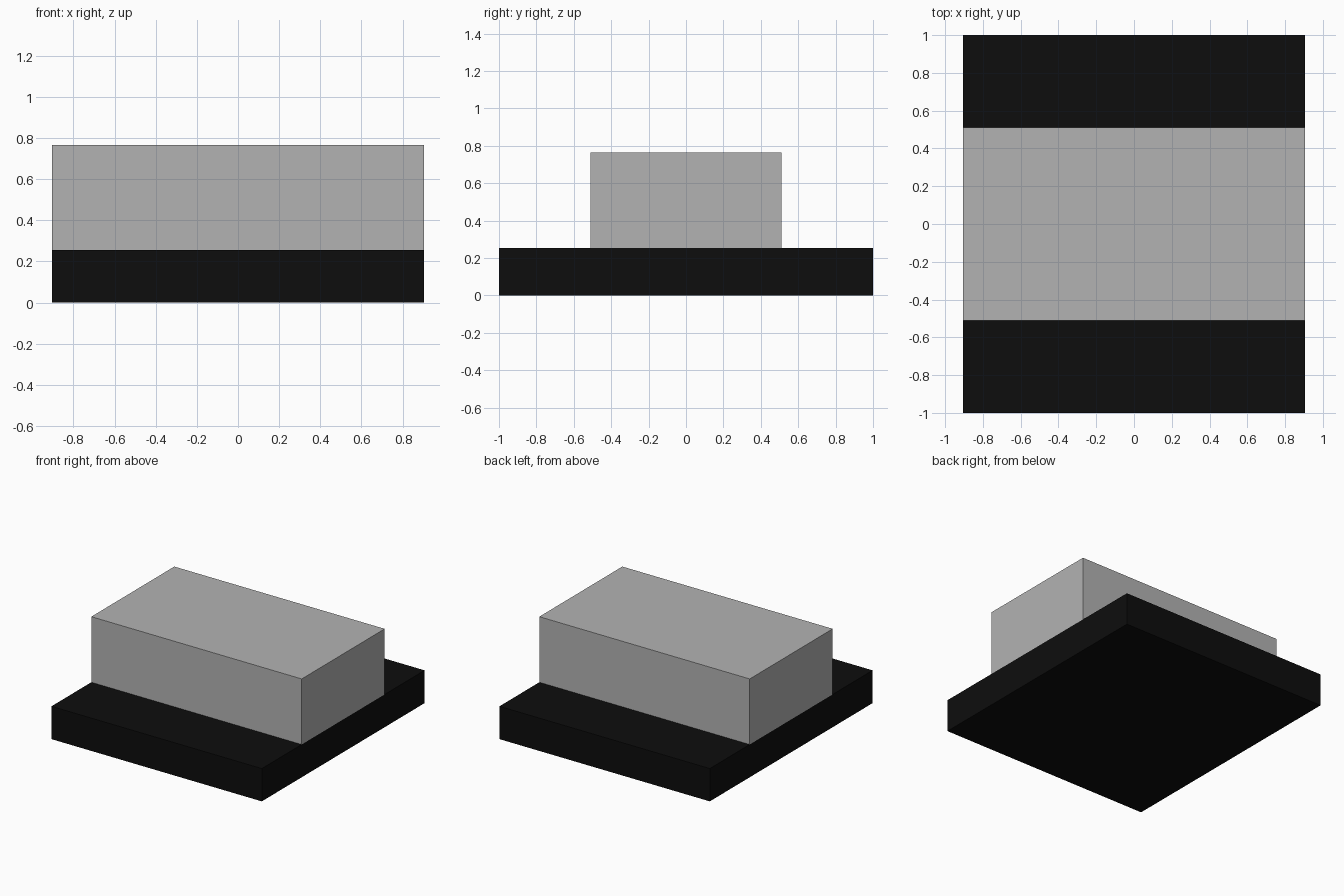
import bpy

default = bpy.data.objects.get("Cube")
if default:
    bpy.data.objects.remove(default, do_unlink=True)


def material(name, rgb):
    mat = bpy.data.materials.new(name)
    mat.use_nodes = True
    color = (*rgb, 1.0)
    mat.diffuse_color = color
    mat.node_tree.nodes["Principled BSDF"].inputs["Base Color"].default_value = color
    return mat


def box(name, size, bottom, mat):
    """Box centred on x and y, standing at the given height."""
    bpy.ops.mesh.primitive_cube_add(size=1, location=(0, 0, bottom + size[2] / 2))
    obj = bpy.context.object
    obj.name = name
    obj.scale = size
    bpy.ops.object.transform_apply(location=False, rotation=False, scale=True)
    obj.data.materials.append(mat)
    return obj


WIDTH = 1.81
BASE_HEIGHT = 0.255

black = material("black", (0.004, 0.004, 0.004))
grey = material("light grey", (0.45, 0.45, 0.45))

# Wide flat base slab
box("base_slab", (WIDTH, 2.0, BASE_HEIGHT), 0, black)

# Narrower block on top, flush with the slab's sides
box("upper_block", (WIDTH, 1.02, 0.51), BASE_HEIGHT, grey)
